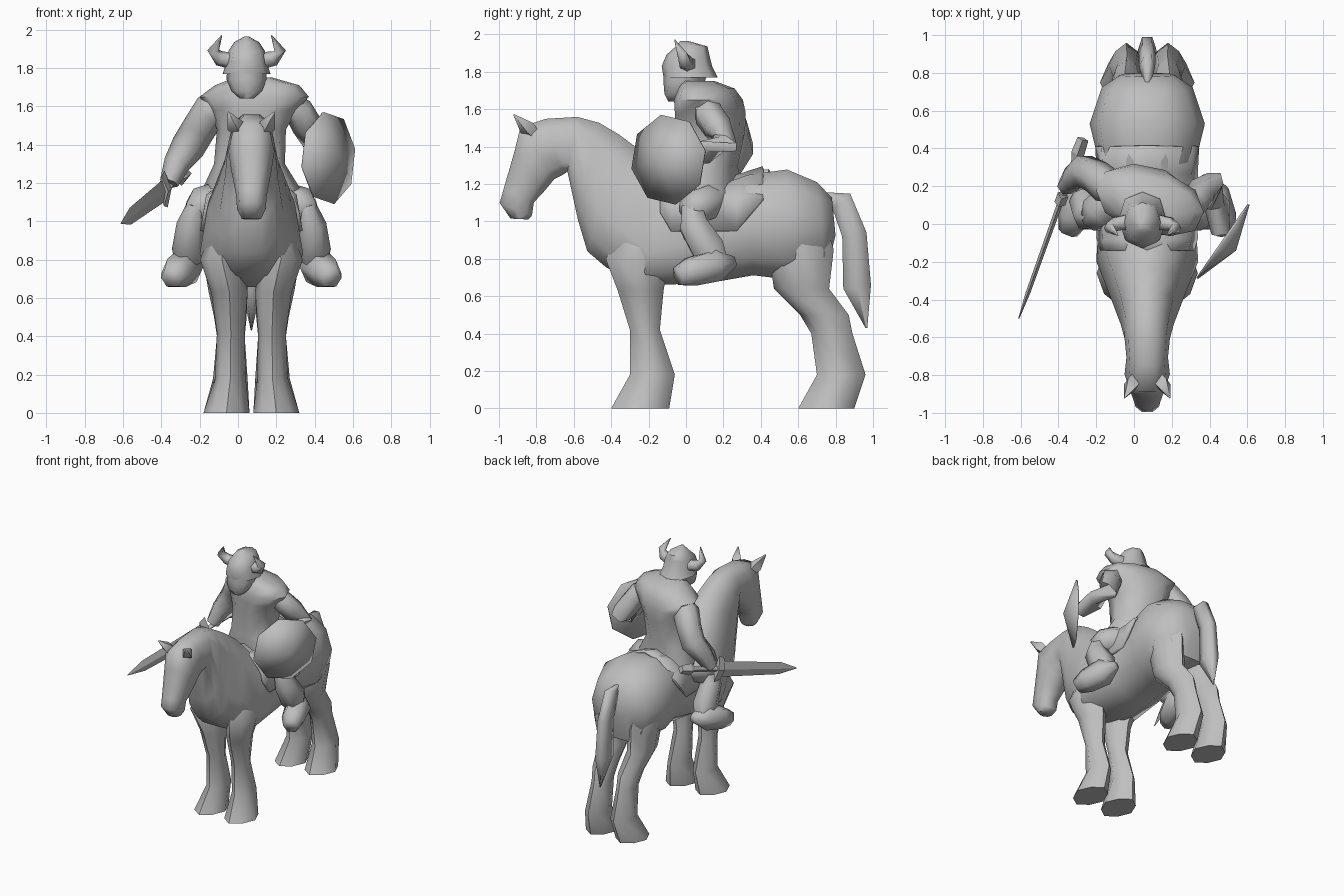
import bpy
import bmesh
import math
from mathutils import Vector

CENTRE = 0.07  # the mount's middle plane

if "Cube" in bpy.data.objects:
    bpy.data.objects.remove(bpy.data.objects["Cube"], do_unlink=True)

stone = bpy.data.materials.new("plain_grey")
stone.use_nodes = True
grey = (0.52, 0.52, 0.52, 1)
stone.diffuse_color = grey
stone.node_tree.nodes["Principled BSDF"].inputs["Base Color"].default_value = grey


def finish(name, bm, crease=50, closed=True):
    """Turn a bmesh into a shaded, coloured object."""
    if closed:
        bmesh.ops.recalc_face_normals(bm, faces=bm.faces)
    mesh = bpy.data.meshes.new(name)
    bm.to_mesh(mesh)
    bm.free()
    for face in mesh.polygons:
        face.use_smooth = True
    mesh.set_sharp_from_angle(angle=math.radians(crease))
    mesh.materials.append(stone)
    obj = bpy.data.objects.new(name, mesh)
    bpy.context.collection.objects.link(obj)
    return obj


def soft(value, power):
    return math.copysign(abs(value) ** power, value)


def loft(name, rings, sides=8, power=0.85, crease=60):
    """Skin a row of (centre, side axis, up axis, down axis) rings and cap the ends."""
    bm = bmesh.new()
    loops = []
    for centre, u, up, down in rings:
        loop = []
        for i in range(sides):
            a = math.tau * i / sides
            rise = soft(math.sin(a), power)
            v = up * rise if rise > 0 else down * -rise
            loop.append(bm.verts.new(centre + u * soft(math.cos(a), power) + v))
        loops.append(loop)
    for low, high in zip(loops, loops[1:]):
        for i in range(sides):
            j = (i + 1) % sides
            bm.faces.new((low[i], low[j], high[j], high[i]))
    bm.faces.new(loops[0])
    bm.faces.new(loops[-1])
    return finish(name, bm, crease)


def stack(name, levels, turn=0, **options):
    """Horizontal rings given as x, y, z, half width, half depth."""
    rings = []
    for x, y, z, w, d in levels:
        v = Vector((0, d, 0))
        rings.append((Vector((x, y, z)), Vector((w, -turn * w, 0)), v, -v))
    return loft(name, rings, **options)


def limb(name, points, radii, sides=6, flat=1.0, crease=75):
    """A tapering tube through a few points."""
    points = [Vector(p) for p in points]
    rings = []
    for i, (p, r) in enumerate(zip(points, radii)):
        along = (points[min(i + 1, len(points) - 1)] - points[max(i - 1, 0)]).normalized()
        guide = Vector((0, 1, 0)) if abs(along.y) < 0.8 else Vector((0, 0, 1))
        u = along.cross(guide).normalized()
        v = along.cross(u) * r
        rings.append((p, u * r * flat, v, -v))
    return loft(name, rings, sides, 0.9, crease)


# Mount: body, neck and head, as top, bottom, half width and level of the widest line
spine = [
    ((.78, 1.13), (.80, .92), .14, .5),
    ((.70, 1.22), (.75, .72), .24, .5),
    ((.54, 1.29), (.52, .68), .305, .5),
    ((.33, 1.26), (.36, .70), .26, .5),
    ((.10, 1.18), (.12, .66), .25, .45),
    ((-.10, 1.25), (-.24, .65), .27, .3),
    ((-.23, 1.39), (-.43, .745), .205, .35),
    ((-.35, 1.48), (-.53, .83), .165, .35),
    ((-.46, 1.54), (-.58, 1.0), .14, .4),
    ((-.58, 1.565), (-.635, 1.26), .12, .5),
    ((-.75, 1.555), (-.66, 1.24), .11, .5),
    ((-.89, 1.51), (-.70, 1.22), .12, .5),
    ((-.92, 1.38), (-.76, 1.15), .105, .5),
    ((-.98, 1.17), (-.81, 1.10), .08, .5),
    ((-1.0, 1.10), (-.82, 1.03), .075, .5),
    ((-.94, 1.015), (-.84, 1.01), .05, .5),
]
body = []
for (ty, tz), (by, bz), width, level in spine:
    top, bottom = Vector((CENTRE, ty, tz)), Vector((CENTRE, by, bz))
    middle = bottom.lerp(top, level)
    body.append((middle, Vector((width, 0, 0)), top - middle, bottom - middle))
loft("mount_body", body, sides=10)

# Legs as height, front, back, inner and outer edges
front_leg = [(.98, -.32, -.14, .08, .20), (.80, -.43, -.09, .04, .268),
             (.63, -.365, -.12, .02, .21), (.42, -.30, -.14, .035, .18),
             (.18, -.30, -.06, .03, .19), (0, -.40, -.09, .01, .25)]
hind_leg = [(1.08, .54, .72, .10, .20), (.85, .44, .79, .03, .26),
            (.64, .47, .765, .02, .225), (.50, .61, .87, .025, .195),
            (.40, .67, .89, .035, .18), (.18, .70, .96, .02, .20),
            (0, .60, .90, .01, .25)]
for side, word in ((-1, "right"), (1, "left")):
    for kind, edges in (("front", front_leg), ("hind", hind_leg)):
        stack(f"mount_{kind}_leg_{word}",
              [(CENTRE + side * (a + b) / 2, (f + k) / 2, z, (b - a) / 2, (k - f) / 2)
               for z, f, k, a, b in edges], power=1.25)
    # Pointed ears
    limb(f"ear_{word}",
         [(CENTRE + side * x, y, z) for x, y, z in
          ((.05, -.80, 1.45), (.085, -.85, 1.50), (.12, -.92, 1.57))],
         (.03, .045, .004), sides=4)

# Tail
limb("tail", [(CENTRE, y, z) for y, z in
              ((.74, 1.13), (.83, 1.11), (.90, .93), (.915, .65), (.965, .43))],
     (.03, .07, .075, .085, .005), flat=0.6)

# Saddle cloth: an arch draped over the back
bm = bmesh.new()
rows = []
for y, rise, drop, wide in ((-.14, 1.27, 1.05, .25), (-.08, 1.25, .95, .268),
                            (.10, 1.22, .95, .265), (.27, 1.25, .95, .268),
                            (.41, 1.295, 1.12, .275)):
    outline = [(-wide, drop), (-wide * .88, 1.14), (-wide * .5, rise - .04), (0, rise)]
    outline += [(-x, z) for x, z in reversed(outline[:-1])]
    rows.append([bm.verts.new((CENTRE + x, y, z)) for x, z in outline])
for a, b in zip(rows, rows[1:]):
    for i in range(len(a) - 1):
        bm.faces.new((a[i], a[i + 1], b[i + 1], b[i]))
cloth = finish("saddle_cloth", bm)
shell = cloth.modifiers.new("thickness", "SOLIDIFY")
shell.thickness = 0.02

# Rider's tunic, from flared skirt to collar, turned a little to the right
stack("rider_tunic", [
    (.07, .13, 1.12, .25, .15), (.07, .12, 1.17, .255, .16),
    (.06, .12, 1.30, .185, .15), (.07, .13, 1.48, .18, .18),
    (.08, .13, 1.58, .23, .18), (.085, .12, 1.65, .285, .17),
    (.10, .11, 1.71, .22, .14), (.08, .07, 1.75, .10, .08)], turn=0.2, sides=10)

# Head with beard, and helmet
HEAD = 0.045
stack("rider_head", [
    (HEAD, -.075, 1.64, .035, .02), (HEAD, -.06, 1.68, .08, .055),
    (HEAD, -.01, 1.74, .105, .11), (HEAD, .0, 1.83, .10, .12)])
stack("helmet", [
    (HEAD, .025, 1.77, .125, .145), (HEAD, .005, 1.83, .105, .135),
    (HEAD, .01, 1.89, .095, .115), (HEAD, .03, 1.935, .065, .085),
    (HEAD, -.01, 1.965, .012, .02)])

# Rider's arms
limb("rider_arm_right",
     [(-.08, .17, 1.62), (-.14, .20, 1.58), (-.20, .25, 1.49), (-.26, .28, 1.39),
      (-.32, .24, 1.30), (-.36, .20, 1.20)],
     (.07, .095, .09, .09, .07, .05))
limb("rider_arm_left",
     [(.24, .11, 1.62), (.32, .12, 1.57), (.36, .17, 1.50), (.41, .21, 1.42),
      (.44, .10, 1.37), (.46, -.05, 1.34)],
     (.07, .08, .08, .075, .07, .05))

# Mirrored pairs: horns, thighs and boots
for side, word in ((-1, "right"), (1, "left")):
    limb(f"horn_{word}",
         [(HEAD + side * x, y, z) for x, y, z in
          ((.08, .01, 1.84), (.14, .0, 1.85), (.175, -.02, 1.89), (.13, -.06, 1.97))],
         (.045, .04, .03, .003))
    limb(f"rider_thigh_{word}",
         [(CENTRE + side * x, y, z) for x, y, z in
          ((.12, .18, 1.13), (.19, .12, 1.10), (.26, .06, 1.08), (.30, .0, 1.05))],
         (.08, .10, .10, .06))
    limb(f"rider_shin_{word}",
         [(CENTRE + side * x, y, z) for x, y, z in
          ((.285, .03, 1.08), (.315, .04, .98), (.325, .12, .85), (.33, .17, .76))],
         (.06, .085, .10, .07), flat=0.9)
    limb(f"boot_{word}",
         [(CENTRE + side * x, y, z) for x, y, z in
          ((.31, .26, .785), (.34, .16, .765), (.39, .03, .73), (.42, -.045, .705))],
         (.03, .095, .085, .055))

# Sword: grip, guard and flat blade along one line
pommel, tip = Vector((-.27, .45, 1.25)), Vector((-.61, -.50, .99))
along = (tip - pommel).normalized()
side_axis = along.cross(Vector((0, 0, 1))).normalized()
edge_axis = side_axis.cross(along)


def sword_part(name, profile):
    """Diamond rings given as fraction along, half height and half thickness."""
    loft(name, [(pommel.lerp(tip, t), side_axis * thin, edge_axis * tall, edge_axis * -tall)
                for t, tall, thin in profile], sides=4, crease=20)


sword_part("sword_blade", [(.34, .06, .015), (.86, .045, .012), (1, .004, .003)])
sword_part("sword_grip", [(0, .03, .03), (.08, .045, .035), (.12, .02, .02), (.34, .02, .02)])
sword_part("sword_guard", [(.31, .10, .03), (.36, .08, .03)])

# Eight-sided shield, a shallow open cone facing outward
bm = bmesh.new()
middle = Vector((.475, -.095, 1.33))
across, outward = Vector((.57, .82, 0)), Vector((.82, -.57, 0))
rim = []
for i in range(8):
    a = math.tau * (i + 0.25) / 8
    offset = across * math.cos(a) + Vector((0, 0, math.sin(a)))
    rim.append(bm.verts.new(middle + offset * 0.245))
boss = bm.verts.new(middle + outward * 0.08)
for i in range(8):
    bm.faces.new((rim[i], rim[(i + 1) % 8], boss))
shield = finish("shield", bm, crease=15, closed=False)
plate = shield.modifiers.new("thickness", "SOLIDIFY")
plate.thickness = 0.012
